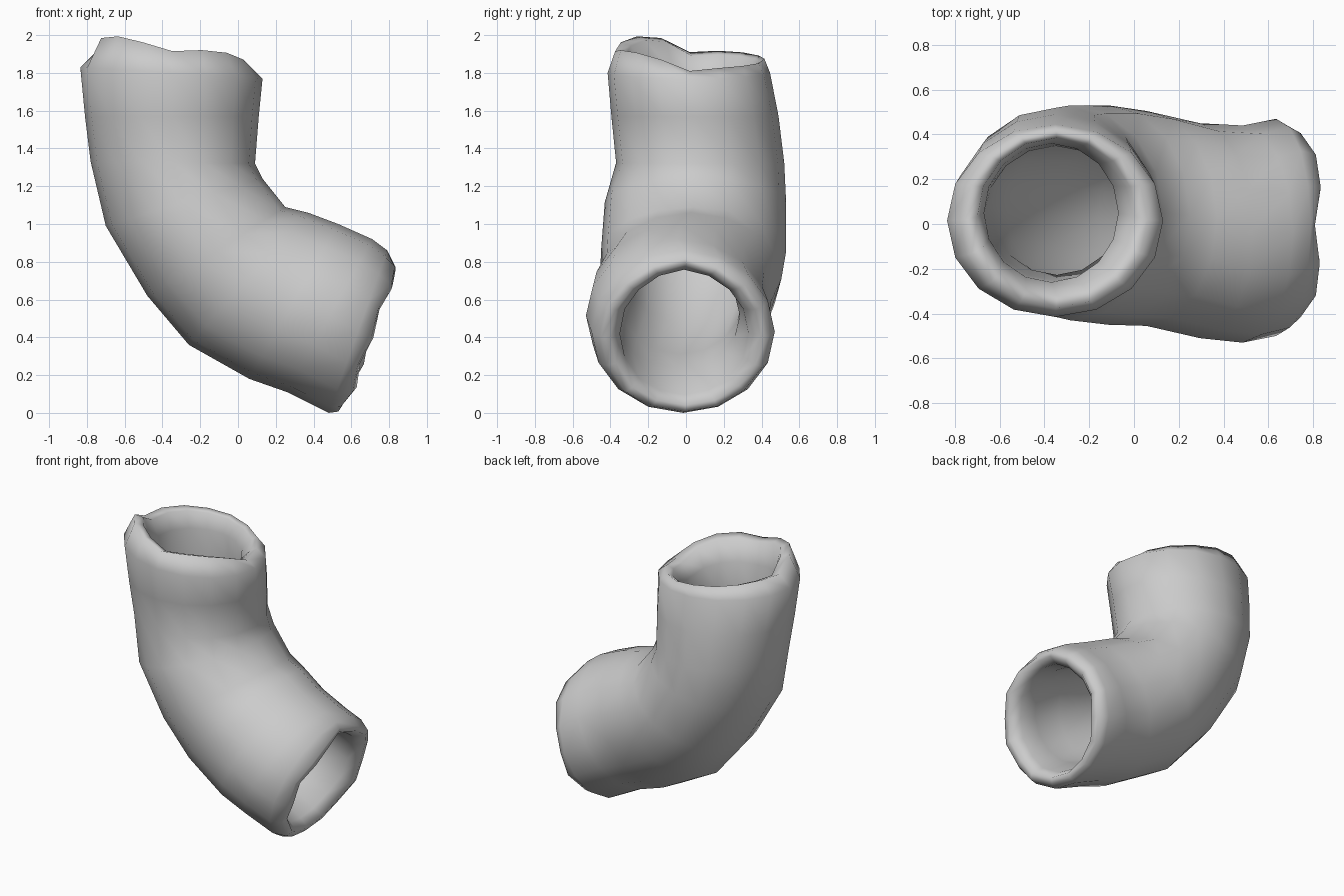
import bpy, bmesh
from math import sin, cos, pi
from mathutils import Vector

N = 16

# Section across the bend: (outer-bend x, z, inner-bend x, z, y min, y max)
body = [
    (-0.835, 1.83, 0.13, 1.77, -0.415, 0.445),
    (-0.81, 1.57, 0.11, 1.57, -0.395, 0.49),
    (-0.78, 1.33, 0.09, 1.32, -0.37, 0.52),
    (-0.70, 0.99, 0.13, 1.24, -0.43, 0.53),
    (-0.48, 0.62, 0.25, 1.09, -0.45, 0.53),
    (-0.26, 0.36, 0.37, 1.06, -0.455, 0.505),
    (0.06, 0.18, 0.53, 1.00, -0.51, 0.45),
    (0.26, 0.11, 0.71, 0.92, -0.53, 0.44),
    (0.48, 0.00, 0.79, 0.86, -0.50, 0.47),
]
# Rounded lips: shoulder, crest, inner edge
low_lip = [
    (0.51, 0.015, 0.825, 0.81, -0.45, 0.44),
    (0.53, 0.05, 0.82, 0.78, -0.40, 0.395),
    (0.49, 0.10, 0.76, 0.755, -0.35, 0.33),
]
top_lip = [
    (-0.67, 1.77, -0.07, 1.75, -0.26, 0.36),
    (-0.70, 1.88, 0.01, 1.87, -0.32, 0.385),
    (-0.755, 1.90, 0.06, 1.89, -0.375, 0.415),
]

# Wavy rim offsets along the pipe, evenly spaced round the ring
top_wave = [-0.08, -0.06, -0.05, -0.02, 0.0, 0.02, 0.01, 0.11, 0.08, 0.02, 0.03, 0.0]
low_wave = [-0.02, 0.025, 0.04, 0.02, 0.02, 0.05, 0.03, 0.03,
            0.025, 0.03, 0.06, 0.03, 0.045, 0.02, 0.04, 0.02]


def wave(table, t):
    f = (t / (2 * pi)) % 1 * len(table)
    i = int(f)
    k = f - i
    return table[i % len(table)] * (1 - k) + table[(i + 1) % len(table)] * k


def ring(bm, sec, scale=1.0, table=None, axis=(0, 0, 0), amount=1.0):
    ax, az, bx, bz, y0, y1 = sec
    mid = Vector(((ax + bx) / 2, (y0 + y1) / 2, (az + bz) / 2))
    half = Vector(((bx - ax) / 2, 0, (bz - az) / 2)) * scale
    verts = []
    for i in range(N):
        t = 2 * pi * i / N
        p = mid + half * cos(t) + Vector((0, (y1 - y0) / 2 * scale * sin(t), 0))
        if table:
            p += Vector(axis) * wave(table, t) * amount
        verts.append(bm.verts.new(p))
    return verts


bm = bmesh.new()
up, out = (0, 0, 1), (0.93, 0, -0.36)

# Closed tube wall: outside, lower lip, inside, upper lip
rings = [ring(bm, s) for s in body]
rings += [ring(bm, s, 1, low_wave, out, k) for s, k in zip(low_lip, (0.9, 1, 0.5))]
rings += [ring(bm, s, 0.68) for s in reversed(body[1:-1])]
rings += [ring(bm, s, 1, top_wave, up, k) for s, k in zip(top_lip, (0.4, 1, 1))]
for a, b in zip(rings, rings[1:] + rings[:1]):
    for i in range(N):
        j = (i + 1) % N
        bm.faces.new((a[i], a[j], b[j], b[i]))
bmesh.ops.recalc_face_normals(bm, faces=bm.faces)

# Smooth shaded throughout
for f in bm.faces:
    f.smooth = True
mesh = bpy.data.meshes.new("bent_pipe")
bm.to_mesh(mesh)
bm.free()
pipe = bpy.data.objects.new("bent_pipe", mesh)
bpy.context.collection.objects.link(pipe)
